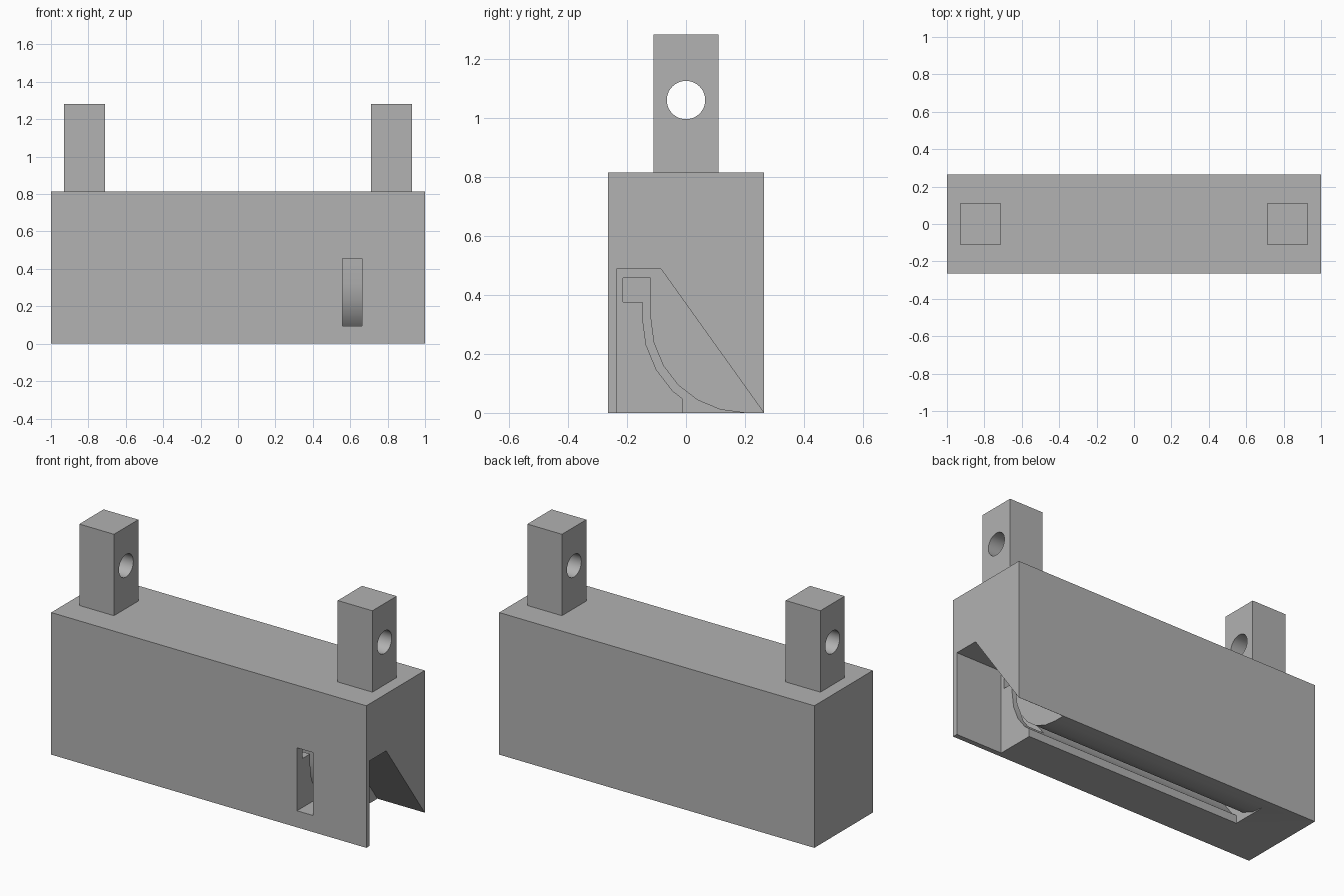
import bpy
import bmesh
from math import sin, cos, radians

cube = bpy.data.objects.get("Cube")
if cube:
    bpy.data.objects.remove(cube, do_unlink=True)

grey = bpy.data.materials.new("plain grey")
grey.use_nodes = True
colour = (0.445, 0.445, 0.445, 1)
grey.diffuse_color = colour
grey.node_tree.nodes["Principled BSDF"].inputs["Base Color"].default_value = colour


def prism(name, profile, x0, x1):
    """Extrude a (y, z) profile along x."""
    bm = bmesh.new()
    face = bm.faces.new([bm.verts.new((x0, y, z)) for y, z in profile])
    ext = bmesh.ops.extrude_face_region(bm, geom=[face])
    moved = [v for v in ext["geom"] if isinstance(v, bmesh.types.BMVert)]
    bmesh.ops.translate(bm, verts=moved, vec=(x1 - x0, 0, 0))
    bmesh.ops.recalc_face_normals(bm, faces=bm.faces)
    mesh = bpy.data.meshes.new(name)
    bm.to_mesh(mesh)
    bm.free()
    mesh.materials.append(grey)
    obj = bpy.data.objects.new(name, mesh)
    bpy.context.collection.objects.link(obj)
    return obj


def rect(y0, y1, z0, z1):
    return [(y0, z0), (y1, z0), (y1, z1), (y0, z1)]


def arc(cy, cz, r, start, end, steps):
    """Points on a circle; zero degrees points to -y and ninety points down."""
    angles = [radians(start + (end - start) * i / steps) for i in range(steps + 1)]
    return [(cy - r * cos(a), cz - r * sin(a)) for a in angles]


def cut(obj, cutter):
    """Subtract the cutter and discard it."""
    cutter.hide_render = True
    mod = obj.modifiers.new("cut", "BOOLEAN")
    mod.operation = "DIFFERENCE"
    mod.solver = "EXACT"
    mod.object = cutter
    select(obj)
    bpy.ops.object.modifier_apply(modifier=mod.name)
    bpy.data.objects.remove(cutter, do_unlink=True)


def select(obj):
    bpy.ops.object.select_all(action="DESELECT")
    obj.select_set(True)
    bpy.context.view_layer.objects.active = obj


TOP = 0.815
HALF_Y = 0.265
POCKET_X = 0.70
BEND = (0.2, 0.32)   # centre of the curved chute
LIP = -0.01

body = prism("body", rect(-HALF_Y, HALF_Y, 0, TOP), -1, 1)

# Open pocket in the left end, with a sloping roof
slope = (HALF_Y + 0.085) / 0.49
pocket = [(-0.235, -0.1), (-0.235, 0.488), (-0.085, 0.488),
          (HALF_Y - 0.001 + 0.1 * slope, -0.1)]
cut(body, prism("pocket_cutter", pocket, POCKET_X, 1.1))

# Long chute: a square channel at the top, curving down to the underside
inner = arc(*BEND, 0.347, 0, 45, 3)
outer = arc(*BEND, 0.32, 90, 0, 6)
chute = ([(-0.213, 0.457), (-0.213, 0.376)] + [(inner[0][0], 0.376)] + inner
         + [(LIP, 0.047), (LIP, -0.1), (BEND[0], -0.1)] + outer + [(-0.12, 0.457)])
cut(body, prism("chute_cutter", chute, -POCKET_X, POCKET_X + 0.01))

# Window through the front wall into the chute
back = arc(*BEND, 0.333, 42.5, 0, 6)
window = [(-0.4, back[0][1])] + back + [(back[-1][0], 0.456), (-0.4, 0.456)]
cut(body, prism("window_cutter", window, 0.56, 0.663))

# Two upright lugs, each with a cross hole
lugs = []
for side, x in (("right", -0.82), ("left", 0.82)):
    lug = prism(side + "_lug", rect(-0.11, 0.11, TOP, 1.282), x - 0.11, x + 0.11)
    hole = arc(0, 1.06, 0.065, 0, 360, 48)[:-1]
    cut(lug, prism("hole_cutter", hole, x - 0.2, x + 0.2))
    lugs.append(lug)

for obj in [body] + lugs:
    select(obj)
    bpy.ops.object.shade_smooth_by_angle(angle=radians(25))
